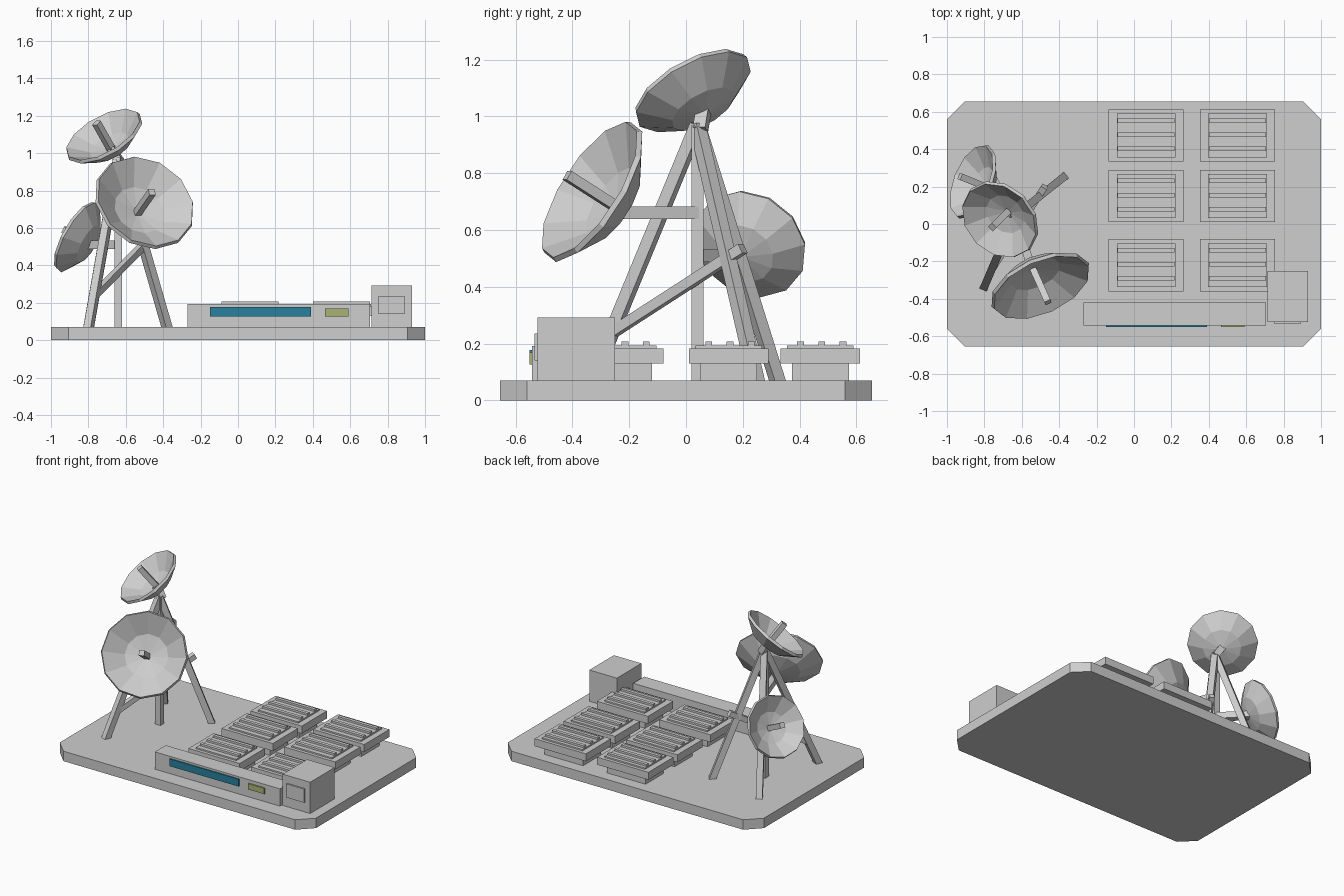
import bpy, bmesh, math
from mathutils import Vector

if "Cube" in bpy.data.objects:
    bpy.data.objects.remove(bpy.data.objects["Cube"])


def material(name, rgb):
    m = bpy.data.materials.new(name)
    m.diffuse_color = (*rgb, 1)
    m.use_nodes = True
    m.node_tree.nodes["Principled BSDF"].inputs["Base Color"].default_value = m.diffuse_color
    return m


GREY = material("light grey", (0.62, 0.62, 0.62))
BLUE = material("screen blue", (0.02, 0.22, 0.34))
OLIVE = material("olive green", (0.40, 0.45, 0.17))


def finish(name, bm, mat=GREY):
    bmesh.ops.recalc_face_normals(bm, faces=bm.faces)
    me = bpy.data.meshes.new(name)
    bm.to_mesh(me)
    bm.free()
    me.materials.append(mat)
    ob = bpy.data.objects.new(name, me)
    bpy.context.collection.objects.link(ob)
    return ob


def box(name, x, y, z, mat=GREY):
    """Box from (min, max) ranges."""
    bm = bmesh.new()
    bmesh.ops.create_cube(bm, size=1)
    for v in bm.verts:
        v.co = [(r[0] + r[1]) / 2 + c * (r[1] - r[0]) for r, c in zip((x, y, z), v.co)]
    return finish(name, bm, mat)


def beam(name, a, b, t):
    """Square bar between two points."""
    a, b = Vector(a), Vector(b)
    bm = bmesh.new()
    bmesh.ops.create_cube(bm, size=1)
    d = b - a
    q = d.to_track_quat('Z', 'Y')
    for v in bm.verts:
        v.co = (a + b) / 2 + q @ Vector((v.co.x * t, v.co.y * t, v.co.z * d.length))
    return finish(name, bm)


def dish(name, centre, n, r, depth, sides=12):
    """Faceted bowl with a feed bar; centre is the middle of the rim."""
    centre, n = Vector(centre), Vector(n).normalized()
    q = n.to_track_quat('Z', 'Y')
    th = 0.018
    # closed profile: inner bottom -> rim -> outer bottom
    inner = [(0.5 * r, -0.74 * depth), (0.97 * r, 0)]
    outer = [(r, -th), (0.54 * r, -0.74 * depth - th)]
    bm = bmesh.new()
    rings = []
    for rad, h in inner + outer:
        rings.append([bm.verts.new(centre + q @ Vector((
            rad * math.cos(2 * math.pi * i / sides),
            rad * math.sin(2 * math.pi * i / sides), h))) for i in range(sides)])
    tip_in = bm.verts.new(centre - n * depth)
    tip_out = bm.verts.new(centre - n * (depth + th))
    for i in range(sides):
        j = (i + 1) % sides
        for lo, hi in zip(rings, rings[1:]):
            bm.faces.new((lo[i], lo[j], hi[j], hi[i]))
        bm.faces.new((tip_in, rings[0][j], rings[0][i]))
        bm.faces.new((tip_out, rings[-1][i], rings[-1][j]))
    finish(name, bm)
    beam(name + "_feed", centre - n * depth, centre + n * r * 0.35, 0.036)
    return centre - n * (depth + th)


# Base plate with cut corners
bm = bmesh.new()
X, Y, C = 1.0, 0.655, 0.095
outline = [(X, Y - C), (X - C, Y), (C - X, Y), (-X, Y - C),
           (-X, C - Y), (C - X, -Y), (X - C, -Y), (X, C - Y)]
f = bm.faces.new([bm.verts.new((x, y, 0)) for x, y in outline])
ext = bmesh.ops.extrude_face_region(bm, geom=[f])
bmesh.ops.translate(bm, vec=(0, 0, 0.07),
                    verts=[g for g in ext["geom"] if isinstance(g, bmesh.types.BMVert)])
finish("base_plate", bm)

# Front console with coloured panels, and corner cabinet
box("console", (-0.27, 0.707), (-0.542, -0.42), (0.07, 0.192))
box("blue_panel", (-0.15, 0.39), (-0.551, -0.542), (0.127, 0.178), BLUE)
box("olive_panel", (0.465, 0.59), (-0.551, -0.542), (0.127, 0.168), OLIVE)
box("cabinet", (0.715, 0.93), (-0.523, -0.25), (0.07, 0.291))
box("cabinet_hatch", (0.75, 0.89), (-0.534, -0.523), (0.14, 0.236))

# Six vent units: plinth, slab, raised panel and three slats
for cx in (0.065, 0.553):
    for cy in (0.473, 0.15, -0.22):
        def part(name, hx, hy, z, dy=0):
            box(name, (cx - hx, cx + hx), (cy + dy - hy, cy + dy + hy), z)
        part("vent_plinth", 0.15, 0.1, (0.07, 0.13))
        part("vent_slab", 0.2, 0.14, (0.13, 0.183))
        part("vent_panel", 0.157, 0.117, (0.183, 0.193))
        for dy in (-0.07, 0.005, 0.08):
            part("vent_slat", 0.152, 0.012, (0.193, 0.207), dy)

# Mast: central pole, three splayed legs, cross brace
apex = Vector((-0.64, 0.04, 0.97))
beam("mast_pole", (-0.64, 0.04, 0.06), apex, 0.042)
for i, foot in enumerate([(-0.8, -0.335), (-0.377, 0.25), (-0.8, 0.325)]):
    beam("mast_leg_%d" % (i + 1), (*foot, 0.06), apex, 0.042)
beam("cross_brace", (-0.772, -0.265, 0.235), (-0.478, 0.2, 0.535), 0.036)

# Three dishes and their mounts
back = dish("top_dish", (-0.722, 0.018, 1.1), (-0.44, -0.44, 0.78), 0.227, 0.105)
beam("top_mount", back + Vector((-0.01, -0.01, 0.02)), apex + Vector((0.01, 0.01, -0.02)), 0.045)
dish("front_dish", (-0.495, -0.34, 0.742), (0.35, -0.78, 0.5), 0.285, 0.125)
beam("front_arm", (-0.64, 0.04, 0.66), (-0.55, -0.225, 0.66), 0.044)
dish("side_dish", (-0.87, 0.23, 0.557), (-0.82, 0.33, 0.46), 0.21, 0.095)
beam("side_arm", (-0.64, 0.04, 0.51), (-0.795, 0.2, 0.51), 0.044)
